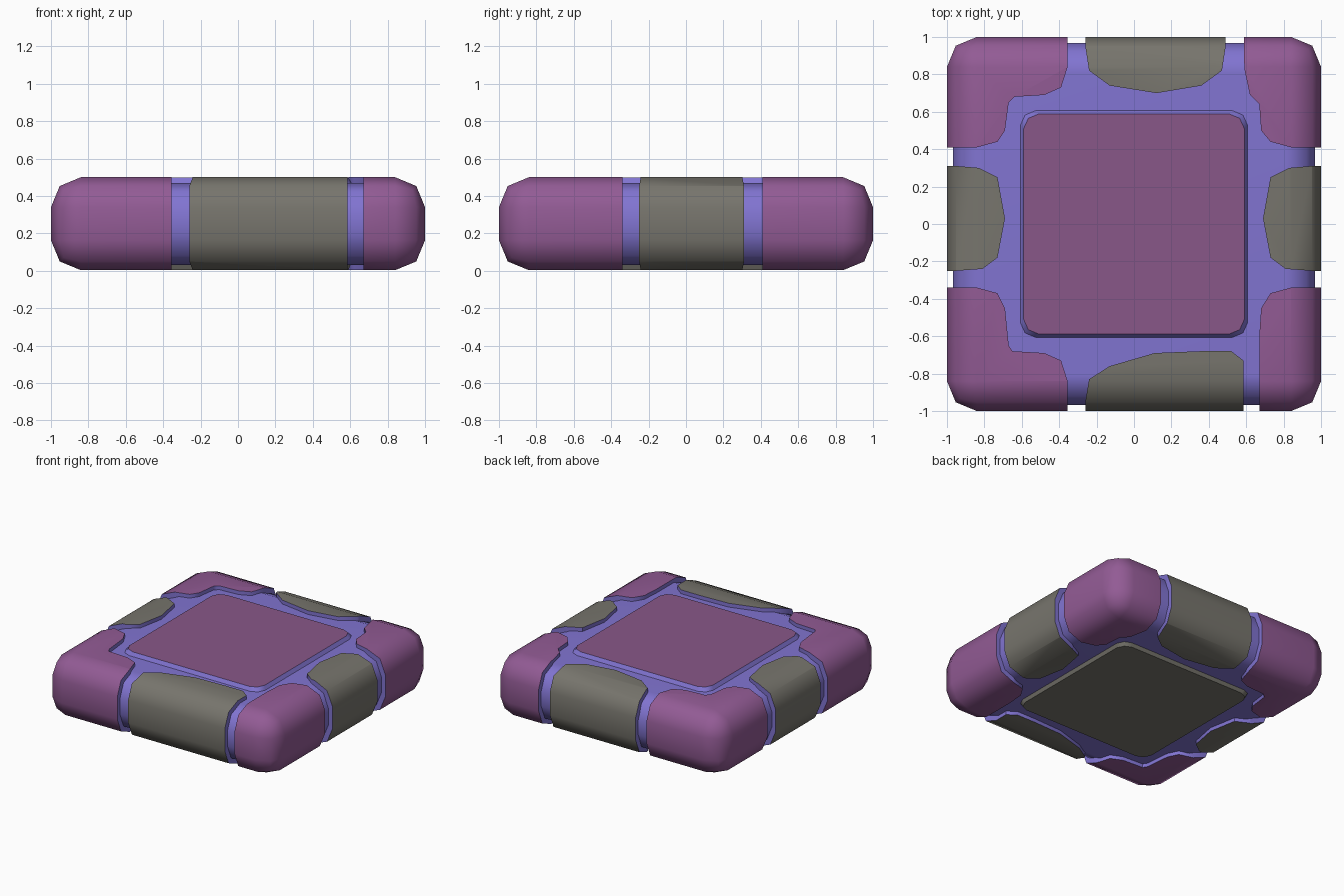
import bpy, bmesh, math
from mathutils import Vector

if "Cube" in bpy.data.objects:
    bpy.data.objects.remove(bpy.data.objects["Cube"])


def material(name, rgb):
    m = bpy.data.materials.new(name)
    m.diffuse_color = (*rgb, 1)
    m.use_nodes = True
    m.node_tree.nodes["Principled BSDF"].inputs["Base Color"].default_value = m.diffuse_color
    return m


PURPLE = material("purple stone", (0.29, 0.105, 0.30))
GREY = material("grey stone", (0.185, 0.178, 0.153))
MORTAR = material("violet mortar", (0.22, 0.175, 0.64))
SLAB = material("plum slab", (0.25, 0.095, 0.25))


def make(name, bm, mats):
    bmesh.ops.recalc_face_normals(bm, faces=bm.faces[:])
    me = bpy.data.meshes.new(name)
    bm.to_mesh(me)
    bm.free()
    for m in mats:
        me.materials.append(m)
    ob = bpy.data.objects.new(name, me)
    bpy.context.collection.objects.link(ob)
    return ob


def activate(ob):
    bpy.ops.object.select_all(action='DESELECT')
    ob.select_set(True)
    bpy.context.view_layer.objects.active = ob


def soften(ob):
    activate(ob)
    bpy.ops.object.shade_smooth_by_angle(angle=math.radians(50))
    wn = ob.modifiers.new("even shading", 'WEIGHTED_NORMAL')
    wn.keep_sharp = True


def rounded_block(name, half, z0, z1, mats):
    bm = bmesh.new()
    bmesh.ops.create_cube(bm, size=1)
    for v in bm.verts:
        v.co = Vector((v.co.x * 2 * half, v.co.y * 2 * half,
                       z0 + (v.co.z + 0.5) * (z1 - z0)))
    bmesh.ops.bevel(bm, geom=bm.edges[:], offset=0.16, segments=2,
                    profile=0.5, affect='EDGES')
    return make(name, bm, mats)


def prism(name, outline, z0, z1, mats, grow=0.0):
    """Upright prism; grow widens the z0 end for sloped sides."""
    bm = bmesh.new()
    ends = []
    for z, g in ((z0, grow), (z1, 0)):
        ends.append([bm.verts.new((x + math.copysign(g, x), y + math.copysign(g, y), z))
                     for x, y in outline])
    a, b = ends
    bm.faces.new(a)
    bm.faces.new(b)
    n = len(a)
    for i in range(n):
        bm.faces.new((a[i], a[(i + 1) % n], b[(i + 1) % n], b[i])).material_index = 1
    return make(name, bm, mats)


def stone(name, outline, mat):
    """Piece of the rounded block inside the outline; cut sides are mortar coloured."""
    ob = rounded_block(name, 1.0, 0.003, 0.5, (mat, MORTAR))
    cutter = prism("stone_cutter", outline, -0.2, 0.7, (mat, MORTAR))
    cutter.hide_render = True
    mod = ob.modifiers.new("cut", 'BOOLEAN')
    mod.operation = 'INTERSECT'
    mod.solver = 'EXACT'
    mod.object = cutter
    activate(ob)
    bpy.ops.object.modifier_apply(modifier="cut")
    bpy.data.objects.remove(cutter, do_unlink=True)
    soften(ob)


# Mortar core
soften(rounded_block("mortar_core", 0.968, 0.032, 0.47, (MORTAR,)))

# Corner stones
E = 1.1
stone("back_left_corner", [(-E, E), (-.355, E), (-.355, .84), (-.39, .73), (-.48, .69),
      (-.64, .68), (-.67, .65), (-.69, .50), (-.73, .44), (-.84, .41), (-E, .41)], PURPLE)
stone("front_left_corner", [(-E, -E), (-.355, -E), (-.355, -.84), (-.39, -.73), (-.48, -.69),
      (-.65, -.68), (-.67, -.65), (-.69, -.45), (-.73, -.37), (-.84, -.34), (-E, -.34)], PURPLE)
stone("back_right_corner", [(E, E), (.585, E), (.59, .83), (.62, .69), (.67, .64),
      (.68, .50), (.73, .44), (.84, .41), (E, .41)], PURPLE)
stone("front_right_corner", [(E, -E), (.67, -E), (.67, -.60), (.68, -.45), (.73, -.37),
      (.84, -.34), (E, -.34)], PURPLE)

# Edge stones
stone("back_stone", [(-.26, E), (-.26, .95), (-.24, .82), (-.13, .74), (.12, .70),
      (.36, .74), (.47, .82), (.49, .95), (.49, E)], GREY)
stone("front_stone", [(-.26, -E), (-.26, -.95), (-.24, -.83), (-.13, -.76), (.11, -.69),
      (.36, -.68), (.52, -.68), (.585, -.73), (.585, -E)], GREY)
for s, side in ((-1, "left"), (1, "right")):
    stone(side + "_stone", [(s * x, y) for x, y in (
        (E, .31), (.95, .31), (.83, .30), (.73, .25), (.69, .03), (.73, -.18),
        (.81, -.24), (.95, -.25), (E, -.25))], GREY)

# Centre slabs, top with a mortar lip and bottom in grey
slab = []
for sx, sy in ((1, 1), (-1, 1), (-1, -1), (1, -1)):
    corner = [(sx * .59, sy * .51), (sx * .565, sy * .565), (sx * .51, sy * .588)]
    slab += corner if sx * sy > 0 else corner[::-1]
soften(prism("top_slab", slab, 0.45, 0.498, (SLAB, MORTAR), 0.03))
soften(prism("bottom_slab", slab, 0.05, 0.005, (GREY, GREY), 0.02))
